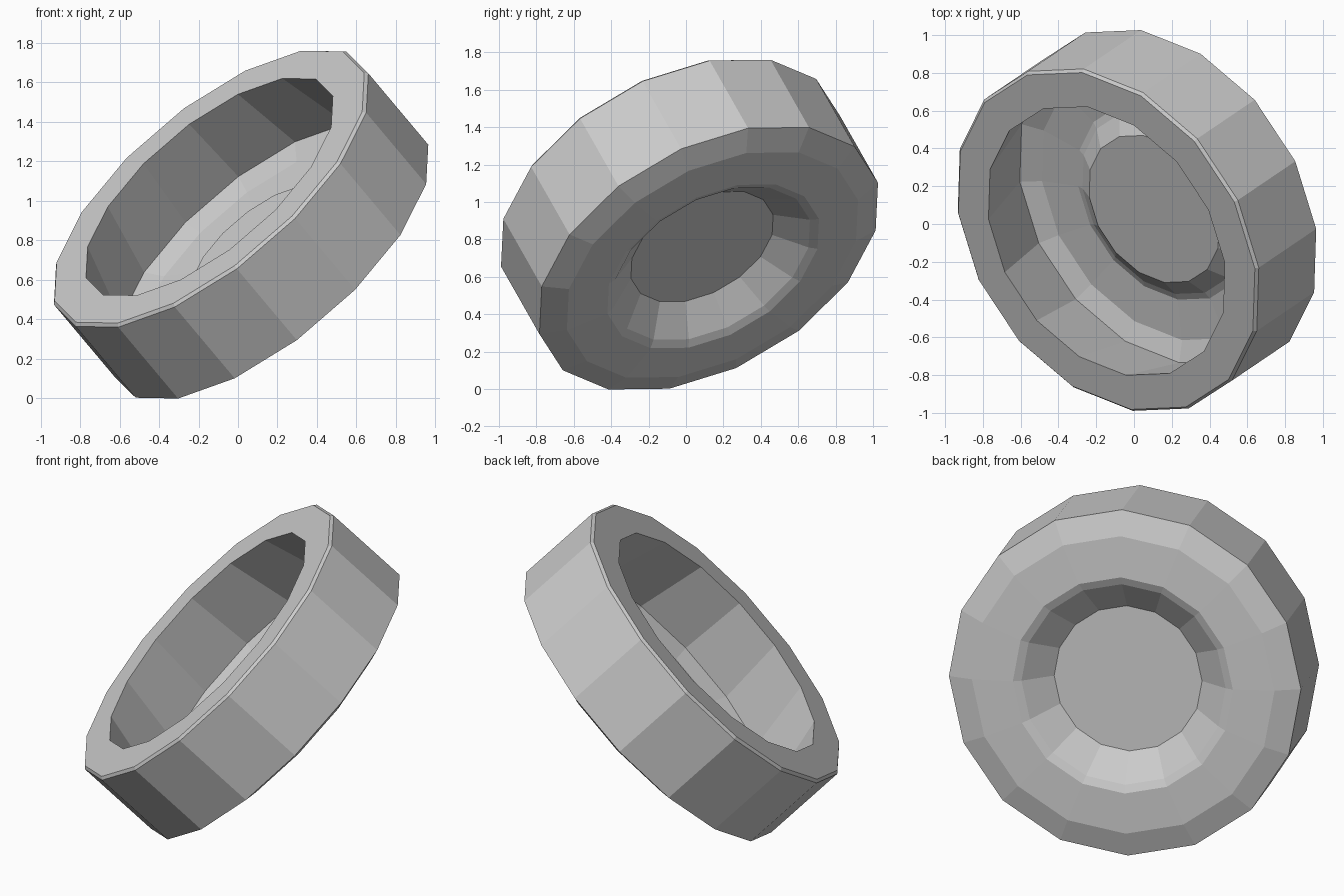
import bpy, bmesh, math
from mathutils import Vector

if "Cube" in bpy.data.objects:
    bpy.data.objects.remove(bpy.data.objects["Cube"])

SIDES = 16
CENTRE = Vector((-0.145, -0.09, 1.07))             # centre of the open rim
DOWN = Vector((0.590, 0.399, -0.702)).normalized()  # axis, from rim to base
U = Vector((0.685, 0.21, 0.695))
U = (U - DOWN * U.dot(DOWN)).normalized()
V = U.cross(DOWN)
if V.y < 0:
    V = -V


def lathe(name, profile):
    """Revolve (radius, depth) points around the tilted axis; ends are on the axis."""
    bm = bmesh.new()
    rings = []
    for r, t in profile:
        c = CENTRE + DOWN * t
        if r == 0:
            rings.append([bm.verts.new(c)] * SIDES)
        else:
            angles = [2 * math.pi * i / SIDES for i in range(SIDES)]
            rings.append([bm.verts.new(c + r * (U * math.cos(a) + V * math.sin(a)))
                          for a in angles])
    for a, b in zip(rings, rings[1:]):
        for i in range(SIDES):
            j = (i + 1) % SIDES
            corners = list(dict.fromkeys((a[i], a[j], b[j], b[i])))
            bm.faces.new(corners)
    bmesh.ops.recalc_face_normals(bm, faces=bm.faces)
    mesh = bpy.data.meshes.new(name)
    bm.to_mesh(mesh)
    bm.free()
    ob = bpy.data.objects.new(name, mesh)
    bpy.context.collection.objects.link(ob)
    return ob


# Tilted cup: raised inner floor, undercut wall, rim, outer wall, recessed base
lathe("tilted_cap", [
    (0, 0.425), (0.43, 0.425),                # raised disc inside
    (0.53, 0.50), (0.57, 0.515),              # slope down to the floor
    (0.80, 0.50), (0.91, 0.45),               # floor and its outer edge
    (0.785, 0.0), (0.985, 0.0), (1.0, 0.015),  # inner wall and flat rim
    (1.0, 0.53), (0.86, 0.58),                # outer wall and base chamfer
    (0.625, 0.59), (0.58, 0.57),              # base ring
    (0.42, 0.44), (0, 0.44),                  # recess under the disc
])
